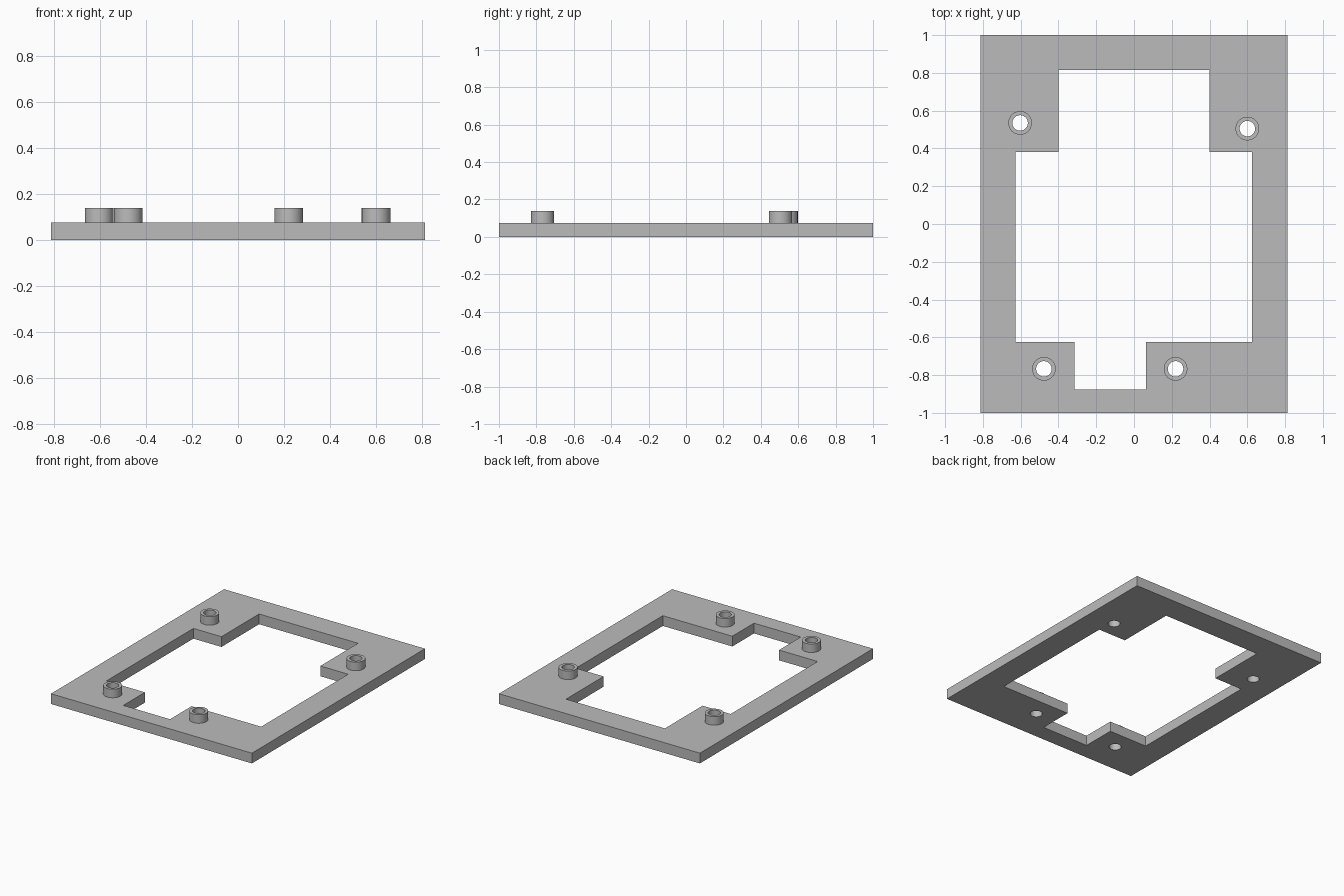
import bpy, bmesh, math
from mathutils import Vector

cube = bpy.data.objects.get("Cube")
if cube:
    bpy.data.objects.remove(cube)

PLATE_H, BOSS_TOP = 0.075, 0.1375
R_OUT, R_IN, SIDES = 0.0625, 0.041, 48
BOSSES = {
    "back_right_boss": (-0.603, 0.535),
    "back_left_boss": (0.60, 0.505),
    "front_right_boss": (-0.477, -0.767),
    "front_left_boss": (0.22, -0.767),
}

grey = bpy.data.materials.new("plain grey")
grey.use_nodes = True
COLOUR = (0.5, 0.5, 0.5, 1)
grey.diffuse_color = COLOUR
grey.node_tree.nodes["Principled BSDF"].inputs["Base Color"].default_value = COLOUR


def circle(x, y, r):
    angles = [2 * math.pi * i / SIDES for i in range(SIDES)]
    return [(x + r * math.cos(a), y + r * math.sin(a)) for a in angles]


def extruded(name, loops, z0, z1):
    """Fill an outline with holes and extrude it upward."""
    bm = bmesh.new()
    for loop in loops:
        vs = [bm.verts.new((x, y, z0)) for x, y in loop]
        for i, v in enumerate(vs):
            bm.edges.new((vs[i - 1], v))
    bmesh.ops.triangle_fill(bm, edges=bm.edges[:], use_beauty=True, normal=(0, 0, 1))
    top = bmesh.ops.extrude_face_region(bm, geom=bm.faces[:], use_keep_orig=True)["geom"]
    verts = [g for g in top if isinstance(g, bmesh.types.BMVert)]
    bmesh.ops.translate(bm, verts=verts, vec=Vector((0, 0, z1 - z0)))
    bmesh.ops.recalc_face_normals(bm, faces=bm.faces[:])
    mesh = bpy.data.meshes.new(name)
    bm.to_mesh(mesh)
    bm.free()
    mesh.materials.append(grey)
    obj = bpy.data.objects.new(name, mesh)
    bpy.context.collection.objects.link(obj)
    bpy.ops.object.select_all(action="DESELECT")
    obj.select_set(True)
    bpy.context.view_layer.objects.active = obj
    bpy.ops.object.shade_smooth_by_angle(angle=math.radians(30))
    return obj


# Base plate with a notched opening and four through holes
outer = [(-0.8125, -1), (0.8125, -1), (0.8125, 1), (-0.8125, 1)]
opening = [
    (-0.627, -0.625), (-0.315, -0.625), (-0.315, -0.875), (0.063, -0.875),
    (0.063, -0.625), (0.625, -0.625), (0.625, 0.38), (0.40, 0.38),
    (0.40, 0.815), (-0.40, 0.815), (-0.40, 0.38), (-0.627, 0.38),
]
holes = [circle(x, y, R_IN) for x, y in BOSSES.values()]
extruded("base_plate", [outer, opening] + holes, 0, PLATE_H)

# Hollow mounting bosses standing on the plate
for name, (x, y) in BOSSES.items():
    extruded(name, [circle(x, y, R_OUT), circle(x, y, R_IN)], PLATE_H, BOSS_TOP)
